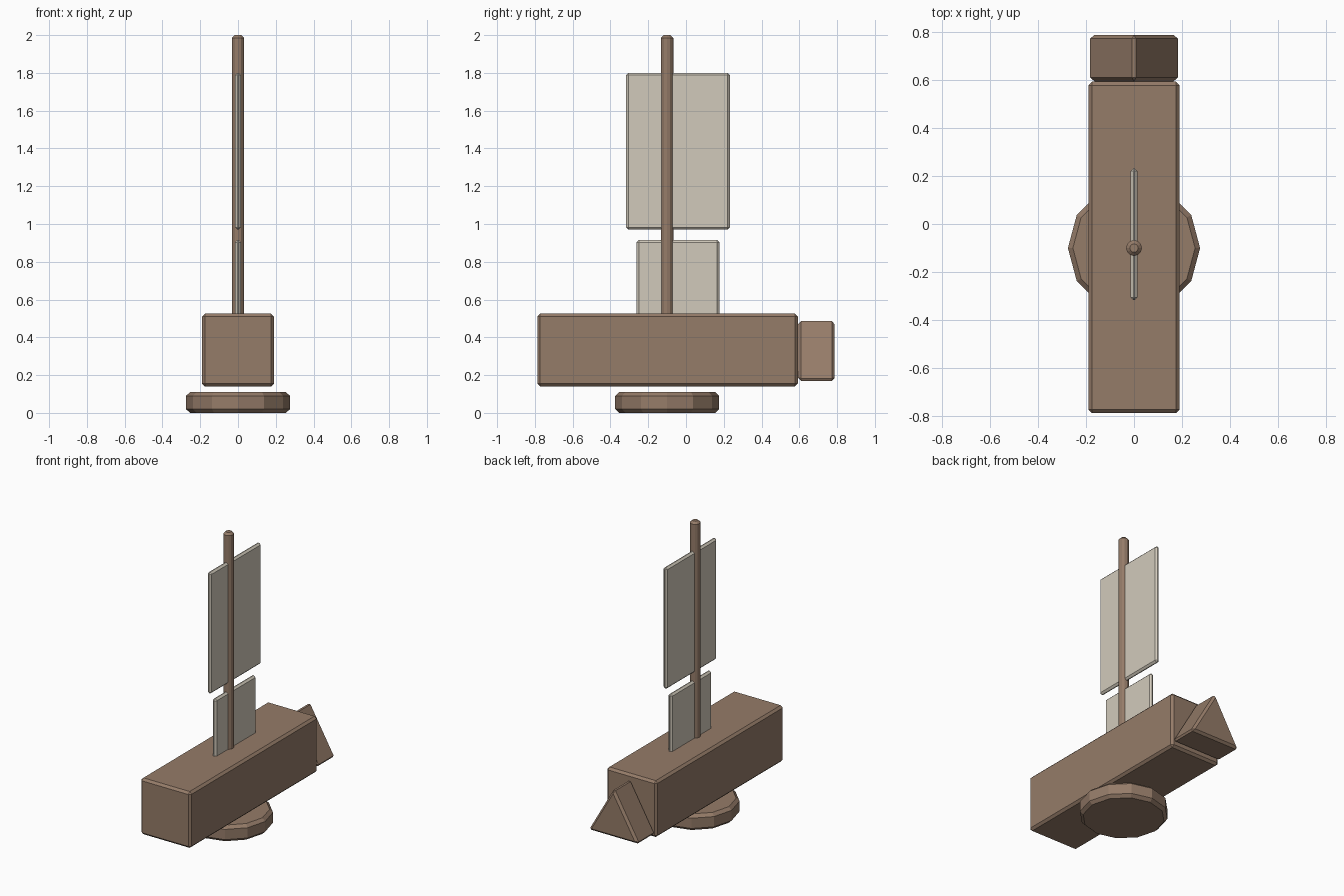
import bpy, bmesh
from math import radians
from mathutils import Matrix, Vector

if "Cube" in bpy.data.objects:
    bpy.data.objects.remove(bpy.data.objects["Cube"])


def material(name, rgb):
    m = bpy.data.materials.new(name)
    m.diffuse_color = (*rgb, 1)
    m.use_nodes = True
    m.node_tree.nodes["Principled BSDF"].inputs["Base Color"].default_value = m.diffuse_color
    return m


WOOD = material("wood", (0.30, 0.20, 0.14))
CLOTH = material("cloth", (0.64, 0.59, 0.50))


def finish(name, bm, mat, bevel):
    """Bevel every edge by one flat chamfer and link the part."""
    bmesh.ops.bevel(bm, geom=bm.edges[:], offset=bevel, offset_type='OFFSET',
                    segments=1, affect='EDGES', clamp_overlap=True)
    bmesh.ops.recalc_face_normals(bm, faces=bm.faces[:])
    me = bpy.data.meshes.new(name)
    bm.to_mesh(me)
    bm.free()
    me.materials.append(mat)
    ob = bpy.data.objects.new(name, me)
    bpy.context.collection.objects.link(ob)
    return ob


def box(name, lo, hi, mat, bevel):
    lo, hi = Vector(lo), Vector(hi)
    bm = bmesh.new()
    bmesh.ops.create_cube(bm, size=1, matrix=Matrix.Translation((lo + hi) / 2)
                          @ Matrix.Diagonal((*(hi - lo), 1)))
    return finish(name, bm, mat, bevel)


def disc(name, y, z0, z1, r, sides, mat, bevel):
    """Upright prism; only the rim edges are chamfered."""
    bm = bmesh.new()
    bmesh.ops.create_cone(bm, cap_ends=True, segments=sides, radius1=r, radius2=r,
                          depth=z1 - z0)
    # put a corner exactly on +x
    first = max(bm.verts, key=lambda v: v.co.x).co
    bmesh.ops.rotate(bm, verts=bm.verts[:],
                     matrix=Matrix.Rotation(-Vector((1, 0)).angle_signed(first.xy) * -1, 3, 'Z'))
    bmesh.ops.translate(bm, verts=bm.verts[:], vec=(0, y, (z0 + z1) / 2))
    rims = [e for e in bm.edges if abs(e.verts[0].co.z - e.verts[1].co.z) < 1e-5]
    bmesh.ops.bevel(bm, geom=rims, offset=bevel, segments=1, affect='EDGES')
    return finish(name, bm, mat, 0.0)


# Stand and hull
disc("base_disc", -0.1, 0.0, 0.11, 0.275, 12, WOOD, 0.02)
box("hull", (-0.19, -0.787, 0.14), (0.19, 0.592, 0.525), WOOD, 0.015)

# Triangular bow, ridge on top
bm = bmesh.new()
ring = [bm.verts.new((x, 0.594, z)) for x, z in ((-0.19, 0.17), (0.19, 0.17), (0, 0.499))]
face = bm.faces.new(ring)
ext = bmesh.ops.extrude_face_region(bm, geom=[face])
bmesh.ops.translate(bm, vec=(0, 0.193, 0),
                    verts=[v for v in ext["geom"] if isinstance(v, bmesh.types.BMVert)])
finish("bow", bm, WOOD, 0.015)

# Mast and two sails
disc("mast", -0.1, 0.5, 2.0, 0.033, 12, WOOD, 0.015)
for name, y0, y1, z0, z1 in (("lower_sail", -0.262, 0.177, 0.48, 0.915),
                             ("upper_sail", -0.317, 0.232, 0.97, 1.8)):
    box(name, (-0.015, y0, z0), (0.015, y1, z1), CLOTH, 0.012)
